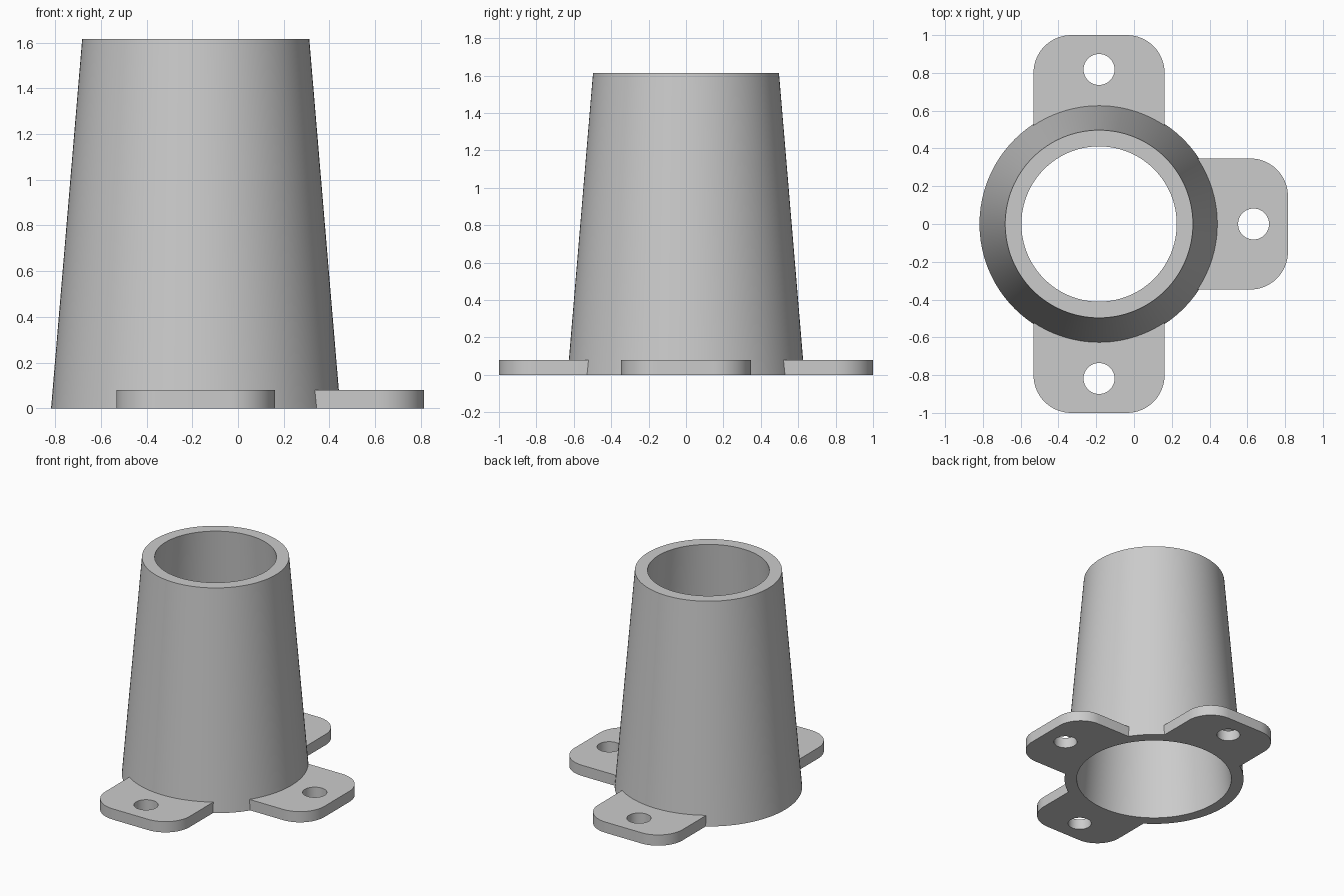
import bpy, bmesh
from math import pi, sin, cos, asin, radians, sqrt

cube = bpy.data.objects.get("Cube")
if cube:
    bpy.data.objects.remove(cube, do_unlink=True)

CENTRE_X = -0.185
HEIGHT = 1.615
BASE_R, TOP_R, WALL = 0.633, 0.497, 0.086
TAB_HALF, TAB_REACH, TAB_THICK, CORNER = 0.347, 1.0, 0.08, 0.2
HOLE_POS, HOLE_R = 0.818, 0.082

grey = bpy.data.materials.new("plain grey")
grey.use_nodes = True
colour = (0.6, 0.6, 0.6, 1)
grey.diffuse_color = colour
grey.node_tree.nodes["Principled BSDF"].inputs["Base Color"].default_value = colour


def finish(name, bm, turn=0):
    bmesh.ops.recalc_face_normals(bm, faces=bm.faces)
    mesh = bpy.data.meshes.new(name)
    bm.to_mesh(mesh)
    bm.free()
    mesh.materials.append(grey)
    ob = bpy.data.objects.new(name, mesh)
    ob.location.x = CENTRE_X
    ob.rotation_euler.z = turn
    bpy.context.collection.objects.link(ob)
    bpy.ops.object.select_all(action='DESELECT')
    ob.select_set(True)
    bpy.context.view_layer.objects.active = ob
    bpy.ops.object.shade_smooth_by_angle(angle=radians(30))
    return ob


def arc(cx, cy, r, start, end, steps):
    angles = [start + (end - start) * i / steps for i in range(steps + 1)]
    return [(cx + r * cos(a), cy + r * sin(a)) for a in angles]


def edge_loop(bm, points):
    verts = [bm.verts.new((x, y, 0)) for x, y in points]
    return [bm.edges.new((v, verts[i - 1])) for i, v in enumerate(verts)]


# Tapered open tube: a closed wall profile swept around the axis
def tube(segments=128):
    bm = bmesh.new()
    profile = [(BASE_R, 0), (TOP_R, HEIGHT), (TOP_R - WALL, HEIGHT), (BASE_R - WALL, 0)]
    rings = []
    for r, z in profile:
        rings.append([bm.verts.new((r * cos(2 * pi * i / segments),
                                    r * sin(2 * pi * i / segments), z))
                      for i in range(segments)])
    for k, ring in enumerate(rings):
        prev = rings[k - 1]
        for i in range(segments):
            bm.faces.new((prev[i - 1], prev[i], ring[i], ring[i - 1]))
    finish("tapered_tube", bm)


# Mounting tab: rounded plate with a bolt hole, its root buried in the tube wall
def tab(name, turn):
    bm = bmesh.new()
    root_r = BASE_R - 0.015
    spread = asin(TAB_HALF / root_r)
    cx, cy = TAB_REACH - CORNER, TAB_HALF - CORNER
    outline = arc(0, 0, root_r, spread, -spread, 24)
    outline += arc(cx, -cy, CORNER, -pi / 2, 0, 16)
    outline += arc(cx, cy, CORNER, 0, pi / 2, 16)
    hole = arc(HOLE_POS, 0, HOLE_R, 0, 2 * pi, 40)[:-1]
    edges = edge_loop(bm, outline) + edge_loop(bm, hole)
    bmesh.ops.triangle_fill(bm, edges=edges, use_beauty=True)
    result = bmesh.ops.extrude_face_region(bm, geom=bm.faces[:], use_keep_orig=True)
    top = [g for g in result["geom"] if isinstance(g, bmesh.types.BMVert)]
    bmesh.ops.translate(bm, verts=top, vec=(0, 0, TAB_THICK))
    finish(name, bm, turn)


tube()
for name, turn in (("left_tab", 0), ("back_tab", pi / 2), ("front_tab", -pi / 2)):
    tab(name, turn)
